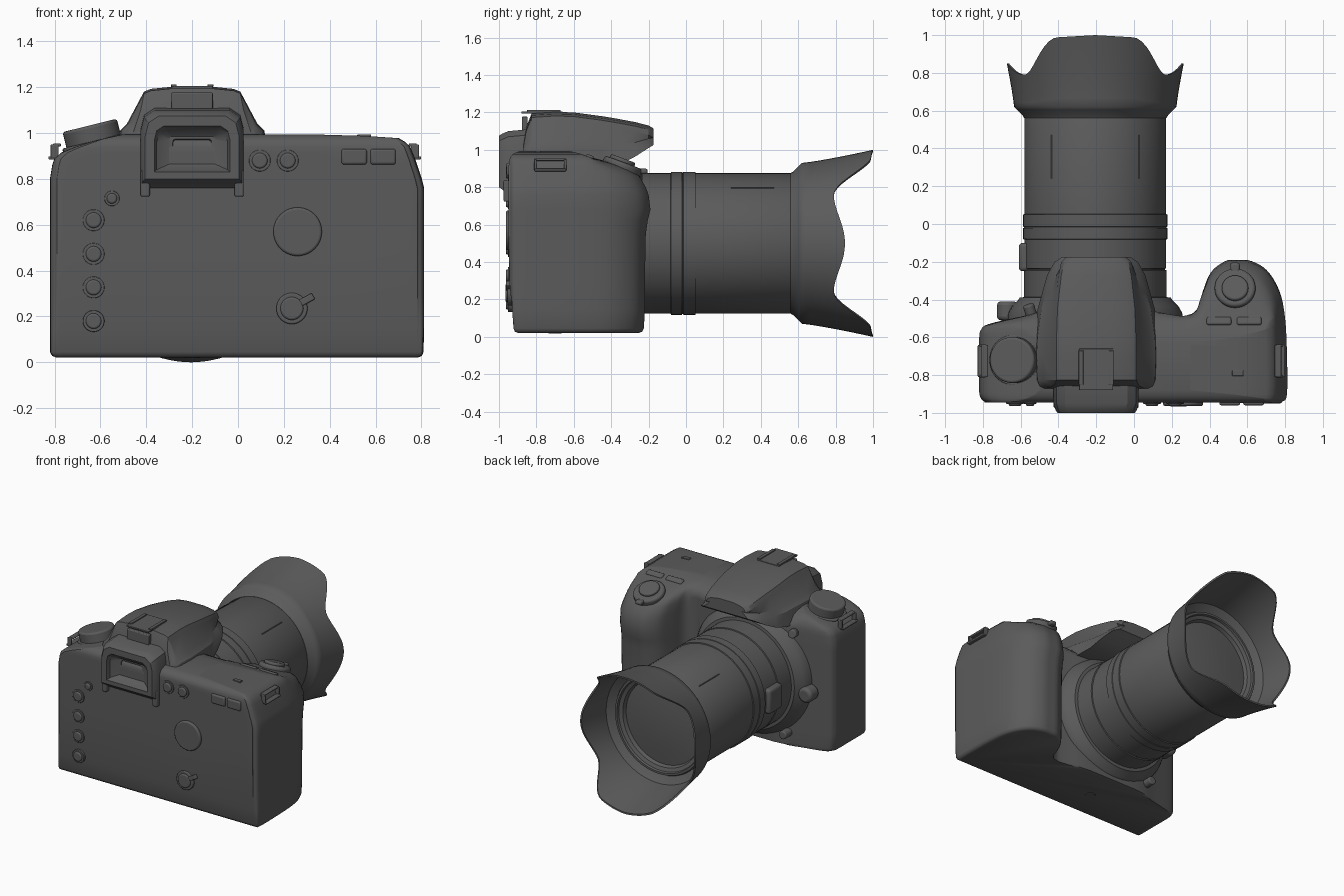
import bpy, bmesh, math
from mathutils import Vector, Matrix

if "Cube" in bpy.data.objects:
    bpy.data.objects.remove(bpy.data.objects["Cube"])

mat = bpy.data.materials.new("dark_grey")
mat.diffuse_color = (0.105, 0.105, 0.105, 1)
mat.use_nodes = True
mat.node_tree.nodes["Principled BSDF"].inputs["Base Color"].default_value = mat.diffuse_color
LX, LZ = -0.205, 0.5  # lens axis


def finish(name, bm, angle=35, bevel=0):
    bmesh.ops.recalc_face_normals(bm, faces=bm.faces)
    me = bpy.data.meshes.new(name)
    bm.to_mesh(me)
    bm.free()
    ob = bpy.data.objects.new(name, me)
    bpy.context.collection.objects.link(ob)
    me.materials.append(mat)
    if bevel:
        m = ob.modifiers.new("bevel", 'BEVEL')
        m.width, m.segments, m.limit_method = bevel, 3, 'ANGLE'
    bpy.ops.object.select_all(action='DESELECT')
    ob.select_set(True)
    bpy.context.view_layer.objects.active = ob
    bpy.ops.object.shade_smooth_by_angle(angle=math.radians(angle))
    return ob


def loft(name, rings, angle=35, bevel=0):
    """Skin a stack of equal-sized rings and close both ends."""
    bm = bmesh.new()
    vs = [[bm.verts.new(p) for p in r] for r in rings]
    n = len(vs[0])
    for a, b in zip(vs, vs[1:]):
        for i in range(n):
            j = (i + 1) % n
            bm.faces.new((a[i], a[j], b[j], b[i]))
    bm.faces.new(vs[0][::-1])
    bm.faces.new(vs[-1])
    return finish(name, bm, angle, bevel)


def box(name, c, size, bevel=0.01, rot=None):
    bm = bmesh.new()
    bmesh.ops.create_cube(bm, size=1)
    m = Matrix.Translation(c) @ (rot or Matrix()) @ Matrix.Diagonal((*size, 1))
    bmesh.ops.transform(bm, matrix=m, verts=bm.verts)
    return finish(name, bm, 35, bevel)


def disc(name, c, r, h, axis, bevel=0.008, r2=None):
    bm = bmesh.new()
    bmesh.ops.create_cone(bm, cap_ends=True, segments=40, radius1=r, radius2=r2 or r, depth=h)
    rot = Vector((0, 0, 1)).rotation_difference(Vector(axis)).to_matrix().to_4x4()
    bmesh.ops.transform(bm, matrix=Matrix.Translation(c) @ rot, verts=bm.verts)
    return finish(name, bm, 35, bevel)


def smooth_loop(pts, k=4):
    """Closed Catmull-Rom curve through the points."""
    out, n = [], len(pts)
    for i in range(n):
        a, b, c, d = (Vector(pts[(i + o) % n]) for o in (-1, 0, 1, 2))
        for s in range(k):
            t = s / k
            out.append(0.5 * (2*b + (c - a)*t + (2*a - 5*b + 4*c - d)*t*t + (3*b - a - 3*c + d)*t**3))
    return out


# Body with hand grip: plan outline lofted upwards
plan = smooth_loop([(-.79, -.94), (-.75, -.945), (-.4, -.945), (0, -.945), (.4, -.945), (.74, -.95),
                    (.785, -.94), (.81, -.9), (.81, -.7), (.80, -.5), (.77, -.36), (.70, -.25), (.60, -.2),
                    (.50, -.2), (.41, -.26), (.365, -.36), (.335, -.45), (.28, -.485), (.2, -.48),
                    (0, -.45), (-.4, -.45), (-.6, -.49), (-.77, -.53), (-.81, -.56), (-.82, -.61),
                    (-.82, -.75), (-.82, -.88), (-.812, -.92)])
# height, left, right, grip front, body front, back
levels = [(.022, -.795, .785, -.25, -.47, -.90), (.028, -.81, .80, -.235, -.45, -.915),
          (.045, -.82, .807, -.225, -.44, -.922), (.15, -.82, .81, -.22, -.4, -.93),
          (.3, -.82, .81, -.22, -.4, -.945), (.55, -.82, .81, -.215, -.4, -.95),
          (.62, -.82, .81, -.205, -.4, -.95), (.68, -.82, .81, -.19, -.4, -.95),
          (.76, -.82, .81, -.20, -.4, -.95), (.80, -.82, .80, -.215, -.4, -.95),
          (.86, -.81, .78, -.25, -.43, -.95), (.89, -.80, .77, -.29, -.45, -.95),
          (.915, -.77, .76, -.35, -.47, -.948), (.94, -.71, .75, -.43, -.5, -.945),
          (.96, -.65, .73, -.51, -.52, -.94), (.978, -.58, .70, -.56, -.56, -.925),
          (.988, -.53, .55, -.6, -.6, -.905), (.995, -.5, .3, -.63, -.63, -.88)]
rings = []
for z, left, right, grip, front, back in levels:
    ring = []
    for x, y in plan:
        if x > .3 and y > -.5:
            y = -.5 + (y + .5) * max(grip + .5, 0) / .3
        y = max(min(y, grip if x > .3 else front), back)
        if x < -.2:
            x = -.2 + (x + .2) * (left + .2) / -.62
        elif x > .2:
            x = .2 + (x - .2) * (right - .2) / .61
        ring.append((x, y, z))
    rings.append(ring)
loft("camera_body", rings, 50)

# Prism housing: cross-sections from back to front
# y, bottom half width, top half width, bottom z, shoulder z, top z
prism = [(-.87, .29, .25, .9, .98, 1.03), (-.855, .30, .22, .9, 1.0, 1.12), (-.825, .31, .205, .9, 1.01, 1.195),
         (-.7, .315, .205, .9, 1.01, 1.203), (-.6, .31, .205, .9, 1.01, 1.2), (-.45, .29, .2, .9, 1.0, 1.18),
         (-.36, .265, .19, .92, 1.0, 1.165), (-.27, .24, .18, .965, 1.01, 1.148),
         (-.2, .20, .165, 1.01, 1.03, 1.13), (-.175, .16, .14, 1.025, 1.04, 1.115)]
rings = []
for y, wb, wt, zb, zm, zt in prism:
    half = [(wb + .02, zb), (wb, zm), (wb - .03, zm + .03), (wt + .02, zt - .05), (wt + .005, zt - .022),
            (wt - .025, zt - .01), (wt * .4, zt)]
    sec = half + [(-x, z) for x, z in half[::-1]]
    rings.append([(-.2 + x, y, z) for x, z in sec])
loft("prism_housing", rings, 30)

# Pop-up flash seam lip under the front of the prism
box("flash_lip", (-.2, -.19, 1.035), (.27, .03, .025), .008)

# Eyepiece with recessed window
def eye_ring(w, zl, zh, ch, y):
    return [(-.2 + x, y, z) for x, z in ((-w, zl), (w, zl), (w, zh - ch * 1.5), (w - ch * .25, zh - ch * .5),
            (w - ch, zh), (ch - w, zh), (ch * .25 - w, zh - ch * .5), (-w, zh - ch * 1.5))]
loft("eyepiece", [eye_ring(.225, .76, 1.11, .06, -.84), eye_ring(.225, .76, 1.10, .06, -.95),
                  eye_ring(.215, .79, 1.085, .06, -.985), eye_ring(.205, .80, 1.075, .06, -1),
                  eye_ring(.165, .83, 1.03, .04, -1), eye_ring(.155, .84, 1.02, .04, -.975),
                  eye_ring(.10, .865, .985, .01, -.945), eye_ring(.085, .875, .975, .01, -.945),
                  eye_ring(.08, .88, .97, .01, -.93)], 30)
for s in (-1, 1):
    box("eyepiece_foot", (-.2 + s * .205, -.955, .78), (.04, .04, .115), .008)

# Accessory shoe
box("shoe_plate", (-.2, -.77, 1.2), (.18, .22, .012), .003)
for s in (-1, 1):
    box("shoe_rail", (-.2 + s * .08, -.76, 1.207), (.025, .18, .012), .003)
box("shoe_back", (-.2, -.862, 1.14), (.18, .03, .075), .006)

# Lens: profile of (radius, y) turned about the lens axis
SEG = 96
def turn(r, y):
    return [(LX + r * math.cos(2 * math.pi * i / SEG), y, LZ + r * math.sin(2 * math.pi * i / SEG))
            for i in range(SEG)]
loft("mount_collar", [turn(*p) for p in ((.465, -.52), (.46, -.47), (.44, -.435), (.41, -.405), (.40, -.39), (.36, -.385))], 40)
loft("lens_barrel", [turn(*p) for p in (
    (.33, -.45), (.378, -.44), (.378, -.245), (.37, -.243), (.37, -.237), (.375, -.235), (.375, -.082), (.382, -.08),
    (.382, -.022), (.378, -.02), (.378, -.016), (.382, -.014), (.382, .05), (.375, .052), (.375, .57),
    (.36, .60), (.345, .60), (.34, .585), (.315, .575), (.305, .55), (.2, .562), (.1, .57), (.03, .572))], 30)
box("lens_switch", (-.575, -.175, .5), (.07, .15, .18), .02)
for s in (-1, 1):  # scale marks on the barrel
    a = math.radians(90 + s * 38)
    box("barrel_mark", (LX + .374 * math.cos(a), .355, LZ + .374 * math.sin(a)), (.006, .23, .006), 0)

# Petal-shaped lens hood
def edge(i):
    a = 2 * math.pi * i / SEG
    d = math.degrees(math.asin(min(1, abs(math.sin(a)))))
    if d < 35:
        return .82 + .03 * math.cos(math.pi * d / 35)
    t = min(1, (d - 35) / 31)
    return .79 + .195 * t * t * (3 - 2 * t) + .015 * max(0, d - 60) / 30

def petal(k, inset):
    ring = []
    for i in range(SEG):
        a = 2 * math.pi * i / SEG
        y = .62 + (edge(i) - .62) * k
        r = .43 + .07 * ((y - .62) / .38) ** 1.2 - inset
        ring.append((LX + r * math.cos(a), y, LZ + r * math.sin(a)))
    return ring
steps = [i / 8 for i in range(9)]
hood = [turn(.34, .562), turn(.376, .56), turn(.385, .575), turn(.415, .605)]
hood += [petal(k, 0) for k in steps] + [petal(k, .012) for k in steps[::-1]]
hood += [turn(.375, .59), turn(.355, .58)]
ob = loft("lens_hood", hood, 40)
bm = bmesh.new()  # open the middle of the hood so the glass shows
bm.from_mesh(ob.data)
bmesh.ops.delete(bm, geom=[f for f in bm.faces if len(f.verts) > 4], context='FACES_ONLY')
bm.to_mesh(ob.data)
bm.free()

# Mode dial on the left shoulder, tilted outwards
tilt = Vector((-.24, 0, .97))
disc("mode_dial", (-.635, -.72, .985), .122, .1, tilt, .012)
disc("mode_dial_base", (-.63, -.72, .94), .135, .05, tilt)

# Shutter release and front controls
up = Vector((0, .35, .94))
disc("shutter_ring", (.535, -.345, .90), .108, .07, up, .015)
disc("shutter_button", (.535, -.34, .94), .07, .03, up, .01)
box("shutter_lever", (.535, -.235, .885), (.05, .06, .03), .012)
for x, w in ((.45, .13), (.61, .13)):
    box("top_button", (x, -.515, .957), (w, .045, .03), .01, Matrix.Rotation(-.4, 4, 'X'))
box("top_switch", (.55, -.79, .985), (.06, .03, .02), .004)
disc("front_knob", (-.67, -.46, .45), .055, .1, (0, 1, 0), .02)
disc("front_button", (-.55, -.46, .86), .03, .07, (-.3, 1, .2))
disc("front_button", (-.46, -.43, .93), .025, .06, (-.3, 1, .4))
disc("front_button", (-.5, -.44, .12), .03, .08, (0, 1, 0))

# Rear buttons
B = (0, -1, 0)
for x, z, r in [(-.63, z, .042) for z in (.62, .473, .327, .18)] + [(-.55, .715, .028), (.095, .88, .042), (.217, .88, .042)]:
    disc("rear_button_rim", (x, -.94, z), r + .005, .024, B, .003)
    disc("rear_button", (x, -.945, z), r * .8, .036, B, .008)
for x in (.507, .633):
    box("rear_rocker", (x, -.945, .897), (.11, .03, .068), .01)
disc("rear_pad", (.26, -.945, .57), .106, .036, B, .01)
disc("rear_switch", (.235, -.94, .235), .068, .03, B, .006)
disc("rear_switch_cap", (.235, -.95, .235), .05, .03, B, .008)
box("rear_switch_arm", (.285, -.95, .265), (.1, .025, .03), .006, Matrix.Rotation(-.5, 4, 'Y'))

# Strap lugs: frame bars on both flanks
for s, x in ((-1, -.8), (1, .772)):
    for dz, h in ((-.028, .014), (.028, .014)):
        box("strap_lug_bar", (x - s * dz * .35, -.725, .92 + dz), (.035, .17, h), .005)
    for dy in (-.08, .08):
        box("strap_lug_end", (x, -.725 + dy, .92), (.035, .014, .06), .005)

# Tripod socket rim under the body
disc("tripod_socket", (-.2, -.7, .021), .035, .006, (0, 0, 1), 0)
